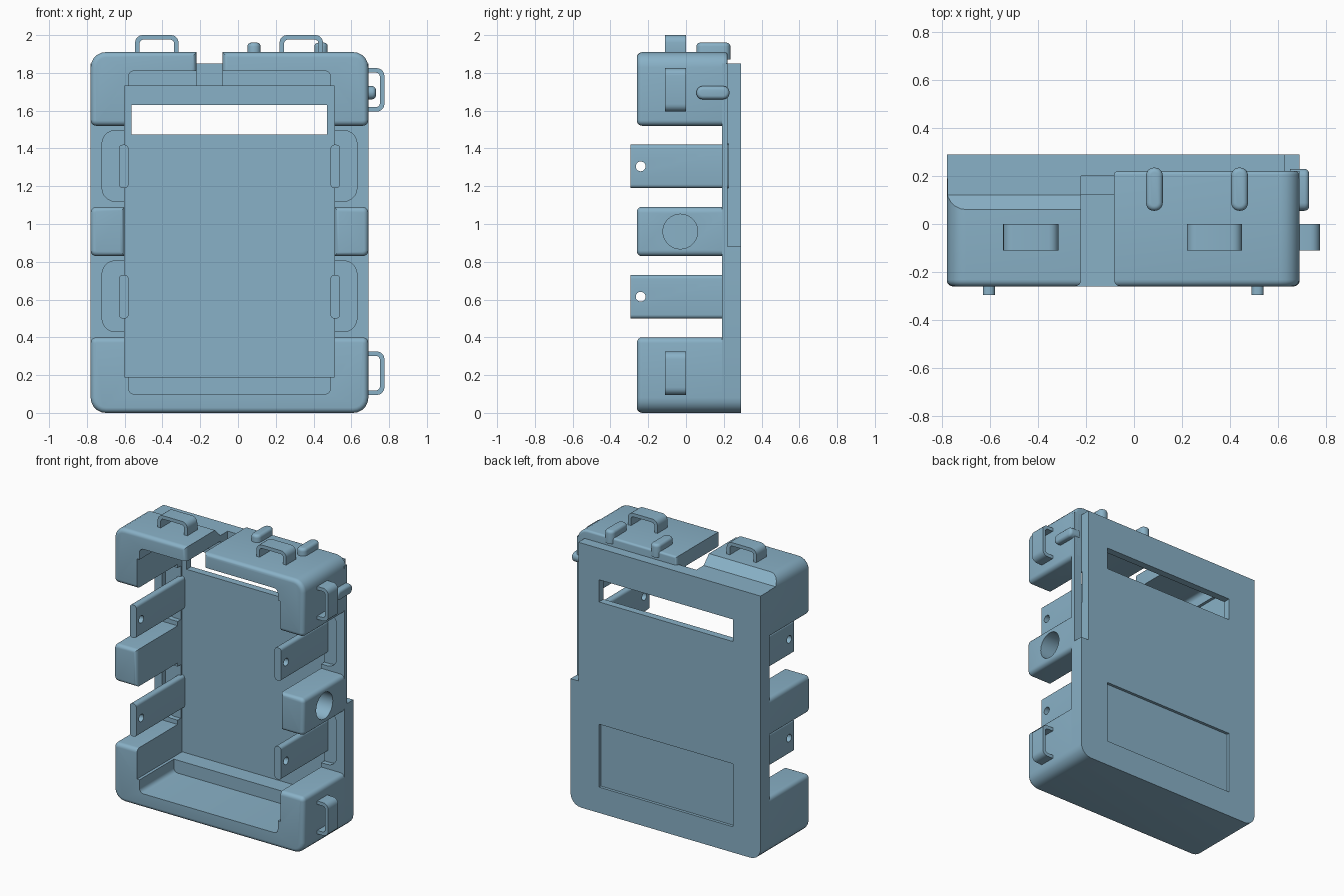
import bpy, bmesh
from mathutils import Matrix, Vector

old = bpy.data.objects.get("Cube")
if old:
    bpy.data.objects.remove(old, do_unlink=True)

COLOUR = (0.25, 0.44, 0.57, 1)
mat = bpy.data.materials.new("dusty blue plastic")
mat.use_nodes = True
mat.diffuse_color = COLOUR
mat.node_tree.nodes["Principled BSDF"].inputs["Base Color"].default_value = COLOUR

# Overall case limits
LEFT, RIGHT, FRONT, BACK = -0.78, 0.69, -0.26, 0.29
PLATE_Y, PLATE_TOP, TOP = 0.19, 1.85, 1.91
WALL = 0.18


def make(name, bm):
    bmesh.ops.recalc_face_normals(bm, faces=bm.faces[:])
    mesh = bpy.data.meshes.new(name)
    bm.to_mesh(mesh)
    bm.free()
    mesh.materials.append(mat)
    obj = bpy.data.objects.new(name, mesh)
    bpy.context.collection.objects.link(obj)
    return obj


def along(axis, radius, test=lambda p: True):
    """Round the edges running along an axis."""
    def pick(e):
        d = (e.verts[1].co - e.verts[0].co).normalized()
        return abs(d[axis]) > 0.99 and test((e.verts[0].co + e.verts[1].co) / 2)
    return radius, pick


def rim(axis, value, radius):
    """Round the border of the face lying at a coordinate."""
    return radius, lambda e: all(abs(v.co[axis] - value) < 1e-4 for v in e.verts)


def box(name, x, y, z, *rounds):
    bm = bmesh.new()
    bmesh.ops.create_cube(bm, size=1)
    for v in bm.verts:
        v.co = Vector(r[0] if c < 0 else r[1] for c, r in zip(v.co, (x, y, z)))
    for radius, pick in rounds:
        bmesh.ops.bevel(bm, geom=[e for e in bm.edges if pick(e)], offset=radius,
                        offset_type='OFFSET', segments=5, profile=0.5,
                        affect='EDGES', clamp_overlap=True)
    return make(name, bm)


def rod(x, y, z, radius):
    """Cylinder along x, used for drilling."""
    bm = bmesh.new()
    bmesh.ops.create_cone(bm, cap_ends=True, segments=32, radius1=radius, radius2=radius,
                          depth=0.6, matrix=Matrix.Translation((x, y, z)) @
                          Matrix.Rotation(1.5707963, 4, 'Y'))
    return make("drill", bm)


def cut(obj, *cutters):
    for c in cutters:
        c.hide_render = True
        mod = obj.modifiers.new("cut", 'BOOLEAN')
        mod.operation, mod.solver, mod.object = 'DIFFERENCE', 'EXACT', c
        bpy.context.view_layer.objects.active = obj
        bpy.ops.object.modifier_apply(modifier=mod.name)
        bpy.data.objects.remove(c, do_unlink=True)
    return obj


def side(a, b, s):
    """Range of x on the -x side, or mirrored to the other side."""
    return (a, b) if s < 0 else (LEFT + RIGHT - b, LEFT + RIGHT - a)


def cavity():
    return box("cavity", (LEFT + WALL, RIGHT - WALL), (-0.5, 0.24), (0.19, 1.73))


def pocket():
    return box("pocket", (-0.58, 0.49), (-0.5, 0.12), (0.1, 1.81), along(1, 0.03))


# Back plate with window, rear panel, notch and side recesses
plate = box("back_plate", (LEFT, RIGHT), (PLATE_Y, BACK), (0, PLATE_TOP),
            along(1, 0.08, lambda p: p.z < 0.1))
cut(plate, cavity(),
    box("window", (-0.565, 0.47), (0, 0.5), (1.475, 1.63)),
    box("rear_panel", (-0.565, 0.47), (0.27, 0.5), (0.18, 0.62)),
    box("edge_notch", (0.63, 0.9), (0.22, 0.5), (0.88, 2)),
    box("top_slot", (-0.22, -0.083), (0, 0.2), (1.7, 2)))
for s in (-1, 1):
    for z in (0.43, 1.12):
        x = side(-0.72, -0.59, s)
        cut(plate, box("recess", x, (0, 0.225), (z, z + 0.375),
                       along(1, 0.07, lambda p: abs(p.x + 0.045) > 0.6)))

# Bottom tray and the two top corners
tray = box("bottom_tray", (LEFT, RIGHT), (FRONT, PLATE_Y), (0, 0.4),
           along(1, 0.08, lambda p: p.z < 0.1), along(1, 0.03, lambda p: p.z > 0.39),
           rim(1, FRONT, 0.028))
cut(tray, cavity(), pocket())

corner_r = box("top_corner_left", (-0.083, RIGHT), (FRONT, 0.22), (1.52, TOP),
               along(1, 0.08, lambda p: p.x > 0 and p.z > 1.8),
               along(1, 0.03, lambda p: p.x > 0 and p.z < 1.6),
               rim(1, FRONT, 0.028), rim(1, 0.22, 0.015))
cut(corner_r, cavity(), pocket(),
    box("window_gap", (LEFT + WALL, RIGHT - WALL), (0.1, 0.5), (1.4, 1.73)))

corner_l = box("top_corner_right", (LEFT, -0.22), (FRONT, PLATE_Y), (1.52, TOP),
               along(1, 0.08, lambda p: p.x < -0.5 and p.z > 1.8),
               along(1, 0.03, lambda p: p.x < -0.5 and p.z < 1.6),
               rim(1, FRONT, 0.028))
slope = box("slope", (-1, 0), (0.06, 0.5), (PLATE_TOP, 2))
for v in slope.data.vertices:
    if v.co.y < 0.1:
        v.co.y = 0.12 if v.co.z < 1.9 else -0.03
cut(corner_l, cavity(), pocket(), slope)

# Side grips and drilled tabs on both sides
for s, word in ((-1, "right"), (1, "left")):
    grip = box("side_grip_" + word, side(LEFT, LEFT + WALL, s), (FRONT, PLATE_Y), (0.83, 1.09),
               along(1, 0.03, lambda p: abs(p.x + 0.045) > 0.7), rim(1, FRONT, 0.025))
    if s > 0:
        cut(grip, rod(0.6, -0.03, 0.96, 0.092))
    for z, level in ((0.5, "lower"), (1.19, "upper")):
        x = side(-0.63, -0.58, s)
        tab = box(f"{level}_tab_{word}", x, (-0.295, 0.245), (z, z + 0.23), along(1, 0.02))
        cut(tab, rod(x[0], -0.24, z + 0.115, 0.026))

# Strap loops on the top and on one side
STRAP, LOOP_Y = 0.024, (-0.11, 0)
for i, x in enumerate((-0.545, 0.22)):
    loop = box(f"top_loop_{i + 1}", (x, x + 0.23), LOOP_Y, (1.86, 2), along(1, 0.04))
    cut(loop, box("hole", (x + STRAP, x + 0.23 - STRAP), (-0.5, 0.5),
                  (1.7, 2 - STRAP), along(1, 0.02)))
for i, z in enumerate((0.095, 1.595)):
    loop = box(f"side_loop_{i + 1}", (0.63, 0.775), LOOP_Y, (z, z + 0.23), along(1, 0.04))
    cut(loop, box("hole", (0.5, 0.775 - STRAP), (-0.5, 0.5),
                  (z + STRAP, z + 0.23 - STRAP), along(1, 0.02)))

# Rounded button bumps
for i, x in enumerate((0.05, 0.405)):
    box(f"top_button_{i + 1}", (x, x + 0.07), (0.055, 0.235), (1.87, 1.96),
        along(2, 0.033), rim(2, 1.96, 0.02))
box("side_button", (0.65, 0.73), (0.055, 0.23), (1.66, 1.73),
    along(0, 0.033), rim(0, 0.73, 0.02))

# Smooth the rounded edges, keep the flat ones crisp
for obj in bpy.context.scene.objects:
    if obj.type == 'MESH':
        bpy.ops.object.select_all(action='DESELECT')
        obj.select_set(True)
        bpy.context.view_layer.objects.active = obj
        bpy.ops.object.shade_smooth_by_angle(angle=0.6)
